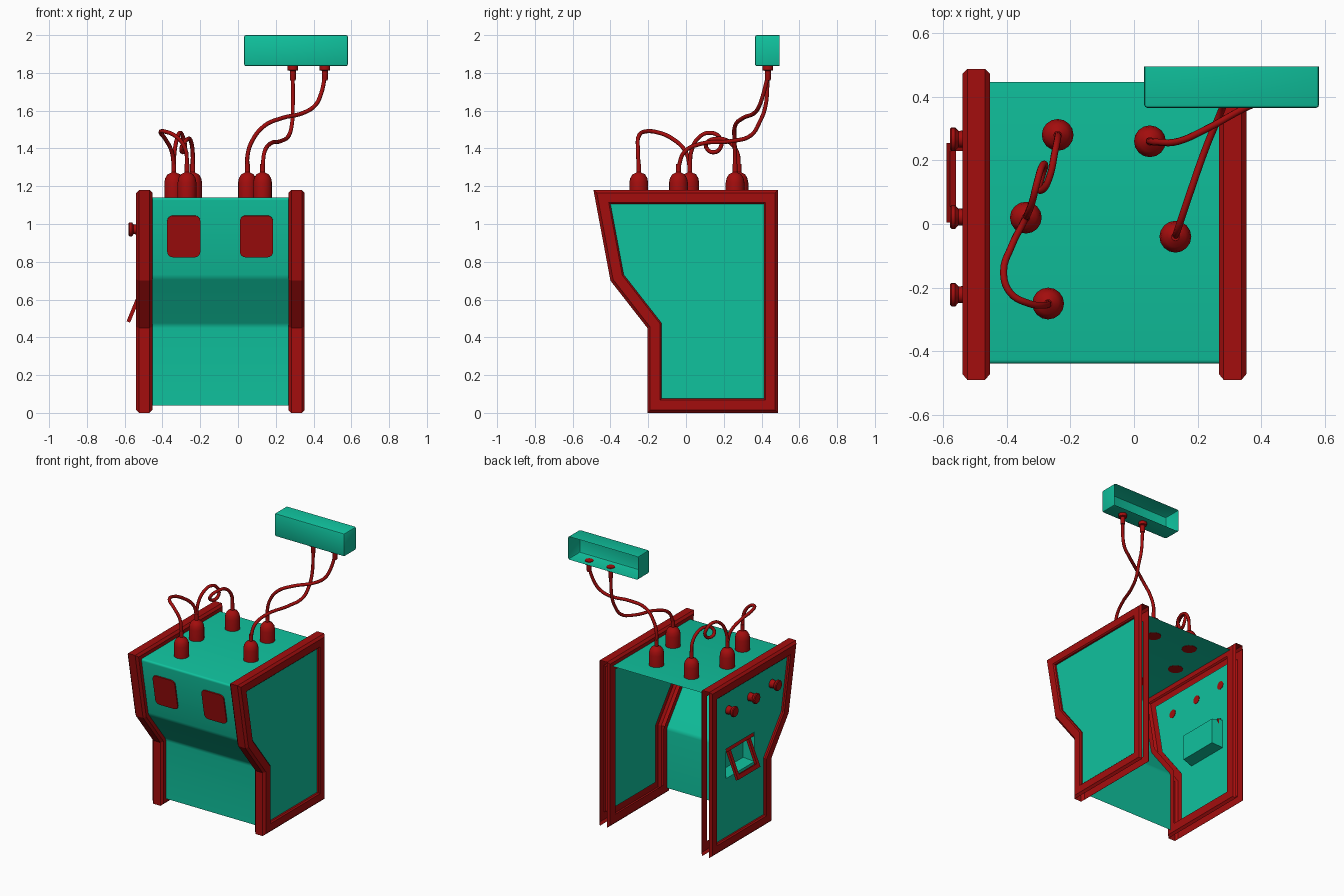
import bpy, bmesh, math
from mathutils import Matrix, Vector

cube = bpy.data.objects.get("Cube")
if cube:
    bpy.data.objects.remove(cube)


def material(name, rgb):
    mat = bpy.data.materials.new(name)
    mat.use_nodes = True
    mat.diffuse_color = (*rgb, 1)
    mat.node_tree.nodes["Principled BSDF"].inputs["Base Color"].default_value = (*rgb, 1)
    return mat


TEAL = material("teal", (.005, .54, .34))
RED = material("dark red", (.37, .004, .004))


def activate(obj):
    bpy.ops.object.select_all(action="DESELECT")
    obj.select_set(True)
    bpy.context.view_layer.objects.active = obj


def finish(name, bm, mat, smooth=True):
    mesh = bpy.data.meshes.new(name)
    bm.to_mesh(mesh)
    bm.free()
    mesh.materials.append(mat)
    obj = bpy.data.objects.new(name, mesh)
    bpy.context.collection.objects.link(obj)
    if smooth:
        activate(obj)
        bpy.ops.object.shade_smooth_by_angle(angle=math.radians(35))
    return obj


def inward(points, dist):
    """Mitred inward offset of a clockwise outline."""
    pts = [Vector(p) for p in points]
    result = []
    for i, p in enumerate(pts):
        a = (p - pts[i - 1]).normalized()
        b = (pts[(i + 1) % len(pts)] - p).normalized()
        na, nb = Vector((a.y, -a.x)), Vector((b.y, -b.x))
        result.append(p + dist * (na + nb) / (1 + na.dot(nb)))
    return result


def lathe(name, loc, profile, mat, axis="Z", sides=16):
    """Turned part from (radius, height) pairs, capped at both ends."""
    bm = bmesh.new()
    rings = []
    for r, h in profile:
        angles = [math.tau * k / sides for k in range(sides)]
        rings.append([bm.verts.new((r * math.cos(t), r * math.sin(t), h)) for t in angles])
    for low, high in zip(rings, rings[1:]):
        for k in range(sides):
            n = (k + 1) % sides
            bm.faces.new((low[k], low[n], high[n], high[k]))
    bm.faces.new(rings[0][::-1])
    bm.faces.new(rings[-1])
    bmesh.ops.recalc_face_normals(bm, faces=bm.faces)
    turn = Matrix.Rotation(-math.pi / 2, 4, "Y") if axis == "-X" else Matrix()
    bm.transform(Matrix.Translation(loc) @ turn)
    return finish(name, bm, mat)


def cable(name, points):
    curve = bpy.data.curves.new(name, "CURVE")
    curve.dimensions = "3D"
    curve.bevel_depth = .011
    curve.bevel_resolution = 2
    curve.resolution_u = 5
    spline = curve.splines.new("BEZIER")
    spline.bezier_points.add(len(points) - 1)
    for bp, p in zip(spline.bezier_points, points):
        bp.co = p
        bp.handle_left_type = bp.handle_right_type = "AUTO"
    curve.materials.append(RED)
    obj = bpy.data.objects.new(name, curve)
    bpy.context.collection.objects.link(obj)
    activate(obj)
    bpy.ops.object.convert(target="MESH")
    bpy.ops.object.shade_smooth()


# Side outline as (y, z): top, back, bottom, lower front, slope, upper front
OUTLINE = [(-.49, 1.18), (.487, 1.18), (.487, 0), (-.205, 0), (-.205, .45), (-.40, .70)]
BACK, BOTTOM = 1, 2
CENTRE, HALF_IN, HALF_OUT = -.093, .36, .446


def side_frame(name, s):
    """Hollow chamfered rim, open along the back and bottom edges."""
    bm = bmesh.new()
    section = [(HALF_IN, .075), (HALF_IN, .015), (HALF_IN + .015, 0), (HALF_OUT - .015, 0),
               (HALF_OUT, .015), (HALF_OUT, .067), (HALF_OUT - .008, .075), (HALF_OUT - .02, .075)]
    loops = [[bm.verts.new((CENTRE + s * h, *p)) for p in inward(OUTLINE, d)] for h, d in section]
    count = len(OUTLINE)
    for k, (a, b) in enumerate(zip(loops, loops[1:])):
        for i in range(count):
            if k == 2 and i in (BACK, BOTTOM):
                continue
            j = (i + 1) % count
            quad = [a[i], a[j], b[j], b[i]]
            bm.faces.new(quad[::-1] if s > 0 else quad)
    finish(name, bm, RED, smooth=False)


def side_panel(name, s, recess=None):
    bm = bmesh.new()
    loop = [bm.verts.new((CENTRE + s * (HALF_OUT - .02), *p)) for p in inward(OUTLINE, .075)]
    bm.faces.new(loop[::-1] if s > 0 else loop)
    if recess:
        y0, y1, z0, z1 = recess
        for co, no in (((0, y0, 0), (0, 1, 0)), ((0, y1, 0), (0, 1, 0)),
                       ((0, 0, z0), (0, 0, 1)), ((0, 0, z1), (0, 0, 1))):
            geom = bm.verts[:] + bm.edges[:] + bm.faces[:]
            bmesh.ops.bisect_plane(bm, geom=geom, plane_co=co, plane_no=no)
        hole = [f for f in bm.faces if y0 < f.calc_center_median().y < y1
                and z0 < f.calc_center_median().z < z1]
        bmesh.ops.inset_region(bm, faces=hole, thickness=.02, depth=-.08)
    finish(name, bm, TEAL, smooth=False)


side_frame("left_frame", 1)
side_frame("right_frame", -1)
side_panel("left_panel", 1)
side_panel("right_panel", -1, recess=(-.03, .29, .49, .70))

# Cabinet shell: top and bent front, open at back and below
shell = inward(OUTLINE, .04)
path = [shell[i] for i in (1, 0, 5, 4, 3)]
bm = bmesh.new()
rows = [[bm.verts.new((CENTRE + s * HALF_IN, *p)) for s in (-1, 1)] for p in path]
for a, b in zip(rows, rows[1:]):
    bm.faces.new((a[0], b[0], b[1], a[1]))
bends = [e for e in bm.edges if len(e.link_faces) == 2]
bmesh.ops.bevel(bm, geom=bends, offset=.015, segments=3, affect="EDGES", profile=.5)
finish("cabinet_shell", bm, TEAL)

# Two rounded plates on the upper front
top, low = shell[0], shell[5]
tilt = math.atan2(low.x - top.x, top.y - low.y)
mid_z = .935
mid_y = top.x + (low.x - top.x) * (top.y - mid_z) / (top.y - low.y)
for name, x in (("right_front_plate", -.287), ("left_front_plate", .098)):
    bm = bmesh.new()
    bmesh.ops.create_cube(bm, size=1, matrix=Matrix.Diagonal((.176, .016, .224, 1)))
    corners = [e for e in bm.edges if abs((e.verts[0].co - e.verts[1].co).y) > .01]
    bmesh.ops.bevel(bm, geom=corners, offset=.03, segments=4, affect="EDGES", profile=.5)
    bm.transform(Matrix.Translation((x, mid_y, mid_z)) @ Matrix.Rotation(tilt, 4, "X"))
    finish(name, bm, RED)

# Plugs on the cabinet roof
PLUG = [(.05, 0), (.05, .08), (.045, .105), (.033, .125), (.016, .133), (.013, .136), (.013, .18)]
for n, (x, y) in enumerate([(-.24, .28), (-.34, .02), (-.27, -.25), (.05, .26), (.13, -.04)]):
    lathe(f"roof_plug_{n + 1}", (x, y, 1.138), PLUG, RED)

# Knobs on the right side
KNOB = [(.03, 0), (.026, .03), (.026, .036), (.037, .046), (.037, .058), (.032, .063)]
for n, y in enumerate((-.222, .022, .267)):
    lathe(f"side_knob_{n + 1}", (-.516, y, .972), KNOB, RED, axis="-X")

# Tilted flap handle in the recess
bm = bmesh.new()
for y, z, wide, tall, deep in ((.13, 0, .31, .035, .035), (.13, -.205, .25, .03, .02),
                               (.018, -.1, .026, .2, .02), (.242, -.1, .026, .2, .02)):
    bmesh.ops.create_cube(bm, size=1, matrix=Matrix.Translation((0, y, z))
                          @ Matrix.Diagonal((deep, wide, tall, 1)))
bm.transform(Matrix.Translation((-.497, 0, .685)) @ Matrix.Rotation(.39, 4, "Y"))
finish("flap_handle", bm, RED, smooth=False)

# Wall box, hollow and open at the back
bm = bmesh.new()
bmesh.ops.create_cube(bm, size=1, matrix=Matrix.Translation((.307, .43, 1.918))
                      @ Matrix.Diagonal((.55, .13, .164, 1)))
bmesh.ops.delete(bm, geom=[f for f in bm.faces if f.normal.y > .9], context="FACES")
edges = [e for e in bm.edges if len(e.link_faces) == 2]
bmesh.ops.bevel(bm, geom=edges, offset=.01, segments=2, affect="EDGES", profile=.5)
finish("wall_box", bm, TEAL)
SOCKET = [(.014, -.075), (.016, -.07), (.016, -.025), (.028, -.022), (.028, .004)]
for name, x in (("box_plug_right", .29), ("box_plug_left", .46)):
    lathe(name, (x, .433, 1.836), SOCKET, RED)

# Cables
cable("back_box_cable", [
    (.05, .26, 1.3), (.05, .26, 1.36), (.075, .257, 1.44), (.14, .26, 1.52), (.23, .3, 1.56),
    (.35, .365, 1.59), (.41, .39, 1.63), (.44, .41, 1.69), (.46, .433, 1.78)])
cable("front_box_cable", [
    (.13, -.04, 1.3), (.14, -.01, 1.38), (.17, .08, 1.425), (.23, .25, 1.44), (.27, .345, 1.47),
    (.287, .39, 1.54), (.29, .42, 1.62), (.29, .433, 1.78)])
cable("arched_cable", [
    (-.27, -.25, 1.3), (-.28, -.255, 1.4), (-.33, -.25, 1.465), (-.39, -.215, 1.49),
    (-.41, -.15, 1.485), (-.385, -.07, 1.45), (-.35, 0, 1.38), (-.34, .02, 1.3)])
cable("looped_cable", [
    (-.24, .28, 1.3), (-.24, .27, 1.38), (-.25, .22, 1.44), (-.265, .15, 1.45),
    (-.285, .11, 1.43), (-.3, .11, 1.4), (-.29, .15, 1.38), (-.28, .185, 1.41),
    (-.29, .18, 1.455), (-.305, .13, 1.483), (-.32, .07, 1.46), (-.335, .03, 1.39),
    (-.34, .02, 1.3)])
